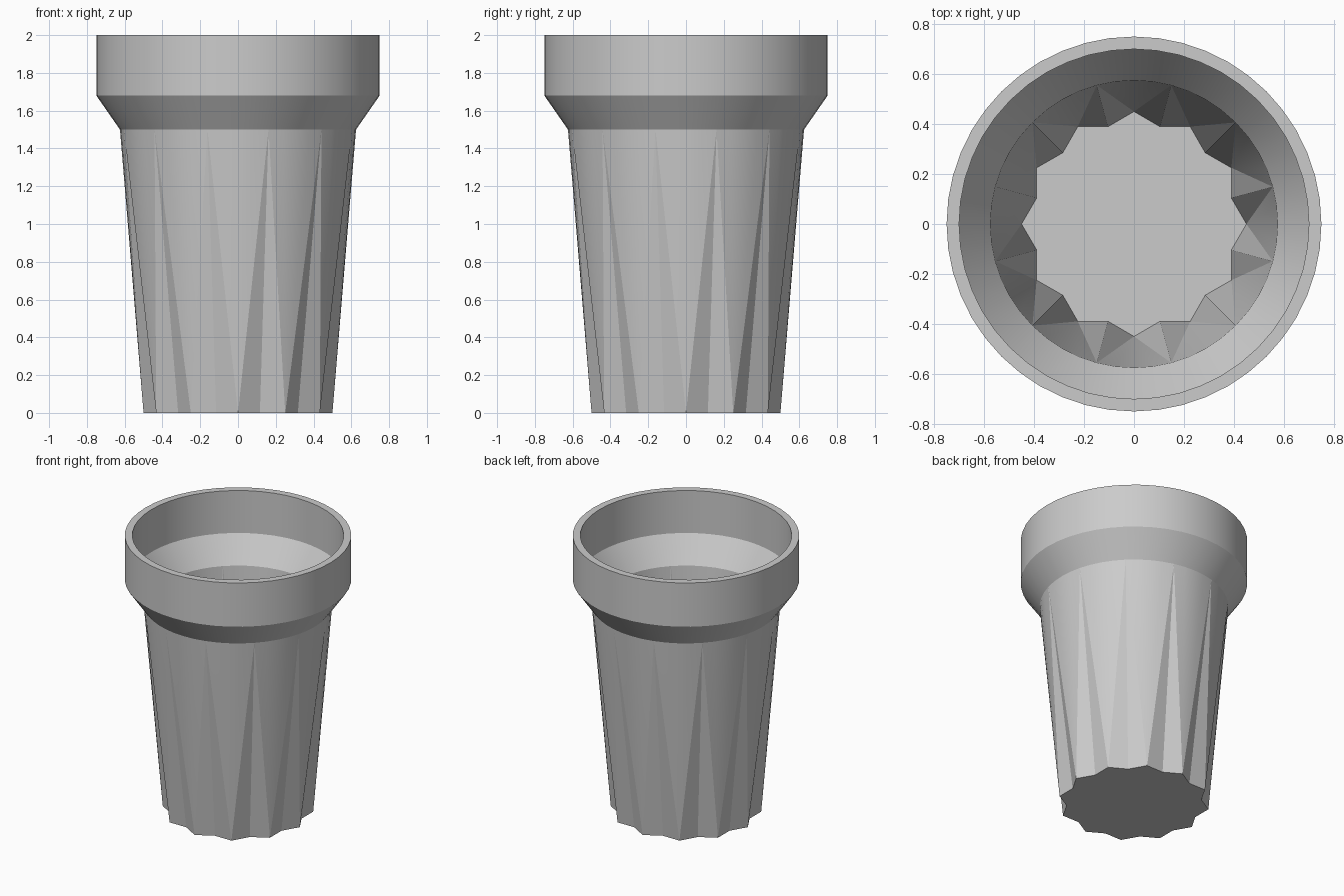
import bpy, bmesh
from math import sin, cos, pi, radians

if "Cube" in bpy.data.objects:
    bpy.data.objects.remove(bpy.data.objects["Cube"])

FLUTES = 12
STEP = 4                 # circle segments per flute
SEG = FLUTES * STEP

bm = bmesh.new()


def circle(r, z):
    return [bm.verts.new((r * cos(2 * pi * i / SEG), r * sin(2 * pi * i / SEG), z))
            for i in range(SEG)]


def star(tip, valley, z):
    n = 2 * FLUTES
    return [bm.verts.new(((valley if i % 2 else tip) * cos(2 * pi * i / n),
                          (valley if i % 2 else tip) * sin(2 * pi * i / n), z))
            for i in range(n)]


def bridge(a, b):
    for i in range(SEG):
        j = (i + 1) % SEG
        bm.faces.new((a[i], a[j], b[j], b[i]))


def flutes(base, top):
    # rounded fan rising from each tip, flat wedges closing up over each valley
    h = STEP // 2
    for k in range(FLUTES):
        tip = base[2 * k]
        for s in range(-h, h):
            bm.faces.new((tip, top[(k * STEP + s + 1) % SEG], top[(k * STEP + s) % SEG]))
        valley, nxt = base[2 * k + 1], base[(2 * k + 2) % len(base)]
        apex = top[k * STEP + h]
        bm.faces.new((tip, valley, apex))
        bm.faces.new((valley, nxt, apex))


# Rim and collar profile, from the outer neck over the lip to the inner neck
rings = [circle(r, z) for r, z in [(0.625, 1.5), (0.75, 1.68), (0.75, 2.0),
                                   (0.70, 2.0), (0.70, 1.69), (0.575, 1.51)]]
for a, b in zip(rings, rings[1:]):
    bridge(a, b)

# Fluted body: outer and inner walls with their floors
for base, top in ((star(0.5, 0.448, 0), rings[0]), (star(0.45, 0.403, 0.05), rings[-1])):
    flutes(base, top)
    bm.faces.new(base)

bmesh.ops.recalc_face_normals(bm, faces=bm.faces)
mesh = bpy.data.meshes.new("fluted_cup")
bm.to_mesh(mesh)
bm.free()
cup = bpy.data.objects.new("fluted_cup", mesh)
bpy.context.collection.objects.link(cup)
bpy.context.view_layer.objects.active = cup
cup.select_set(True)
bpy.ops.object.shade_smooth_by_angle(angle=radians(12))
